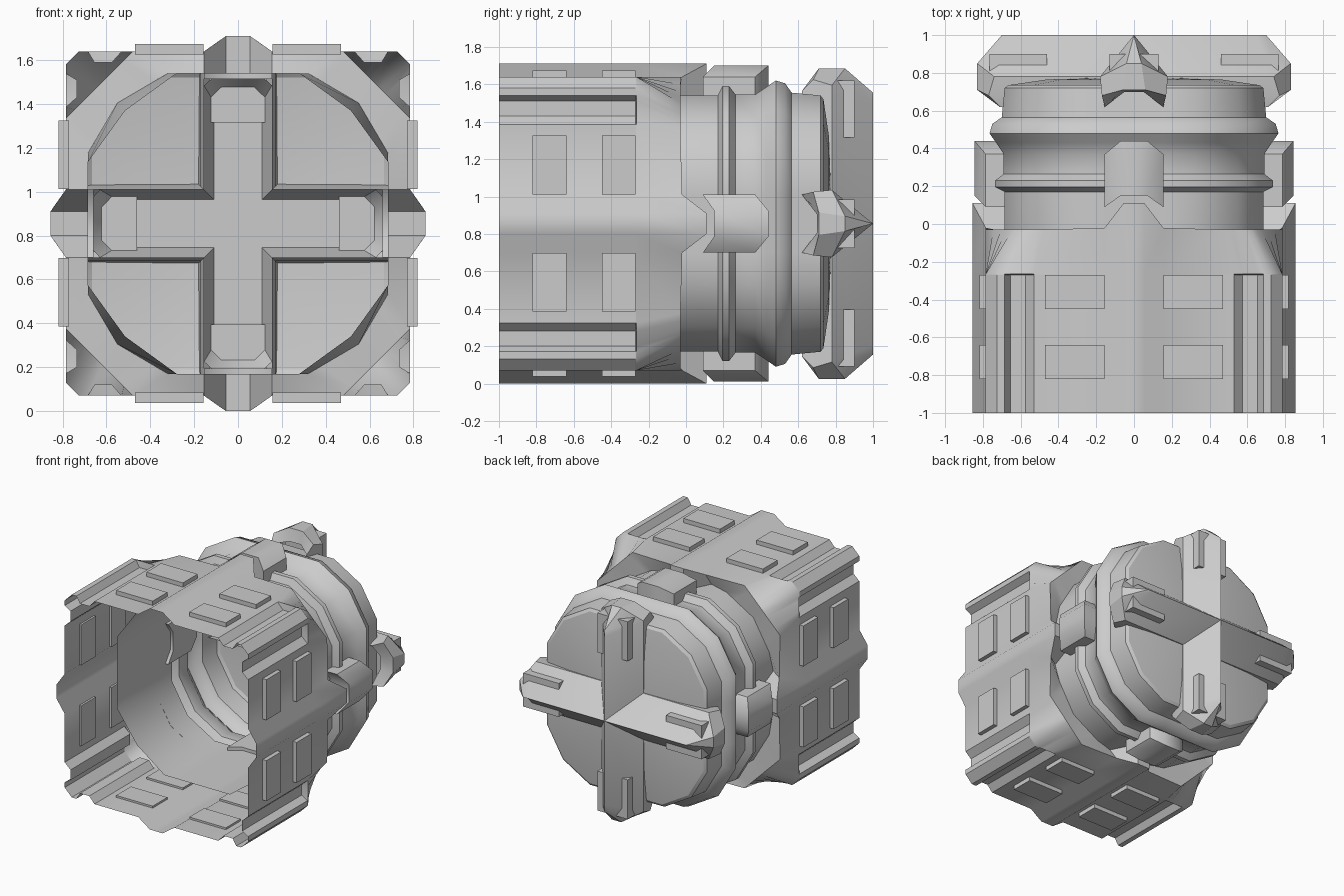
import bpy, bmesh, math

if "Cube" in bpy.data.objects:
    bpy.data.objects.remove(bpy.data.objects["Cube"])

CZ = 0.855  # height of the centre axis


def finish(name, bm, angle=40):
    bmesh.ops.remove_doubles(bm, verts=bm.verts, dist=0.0005)
    bmesh.ops.recalc_face_normals(bm, faces=bm.faces)
    me = bpy.data.meshes.new(name)
    bm.to_mesh(me)
    bm.free()
    ob = bpy.data.objects.new(name, me)
    bpy.context.collection.objects.link(ob)
    bpy.context.view_layer.objects.active = ob
    ob.select_set(True)
    bpy.ops.object.shade_smooth_by_angle(angle=math.radians(angle))
    ob.select_set(False)


def turn(p, k):
    u, v, y = p
    for _ in range(k):
        u, v = v, -u
    return (u, y, v + CZ)


def quadrant(half):
    """Mirror half a quadrant over its diagonal; skip points on the diagonal."""
    return half + [(v, u, y) for u, v, y in reversed(half) if abs(u - v) > 1e-6]


def loft(name, sections, cap=False, angle=40):
    """Skin a list of half-quadrant sections, each repeated all round."""
    bm = bmesh.new()
    rings = []
    for s in sections:
        q = quadrant(s)
        rings.append([bm.verts.new(turn(p, k)) for k in range(4) for p in q])
    n = len(rings[0])
    for a, b in zip(rings, rings[1:]):
        for i in range(n):
            j = (i + 1) % n
            bm.faces.new((a[i], a[j], b[j], b[i]))
    if cap:
        bm.faces.new(rings[-1])
    finish(name, bm, angle)


# square housing: ribbed and grooved shell, rounded in to the round sleeve
def housing(y, groove):
    d = 0.785 - groove
    return [(.055, .855, y), (.155, .785, y), (.53, .785, y), (.575, d, y),
            (.655, d, y), (.685, .785, y), (.725, .785, y)]


shoulder = [(.055, .855, .11), (.155, .785, -.02), (.48, .785, -.03), (.52, .745, -.03),
            (.56, .705, -.03), (.59, .675, -.03), (.62, .645, -.03)]
inner = [(.055, .685, .11), (.155, .685, -.09), (.32, .685, -.04), (.38, .65, -.04),
         (.44, .613, -.04), (.50, .578, -.04), (.545, .552, -.04)]
loft("housing", [housing(-1, .05), housing(-.27, .05), housing(-.265, 0), shoulder, inner])


# faceted round sleeve with two raised bands
def ring(r, y):
    k = r / .685
    return [(.155, r, y), (.32 * k, r, y), (.55 * k, .55 * k, y)]


sleeve = [[(.155, .685, -.5), (.28, .685, -.5), (.515, .515, -.5)]]
for y, r in [(-.04, .685), (.17, .685), (.195, .735), (.23, .735), (.265, .69), (.37, .69),
             (.43, .73), (.48, .765), (.53, .75), (.565, .70), (.72, .685), (.735, .665)]:
    sleeve.append(ring(r, y))
loft("banded_sleeve", sleeve)

# four slightly domed end plates between the cross arms
bm = bmesh.new()
for k in range(4):
    outer = [bm.verts.new(turn(p, k)) for p in quadrant(ring(.665, .735))]
    mid = [bm.verts.new(turn((.155 + (u - .155) * .6, .155 + (v - .155) * .6, .765), k))
           for u, v, _ in quadrant(ring(.665, 0))]
    c = bm.verts.new(turn((.155, .155, .775), k))
    for i in range(len(outer) - 1):
        bm.faces.new((outer[i], outer[i + 1], mid[i + 1], mid[i]))
        bm.faces.new((mid[i], mid[i + 1], c))
finish("end_plates", bm)

# ridged cross at the back
loft("ridged_cross", [
    [(.05, .73, .70), (.155, .71, .62), (.155, .155, .62)],
    [(.06, .83, .71), (.17, .77, .68), (.17, .17, .68)],
    [(.04, .83, .85), (.18, .74, .78), (.18, .18, .78)],
    [(0, .70, 1.0), (0, .65, 1.0), (0, 0, 1.0)]], angle=30)

# recessed cross channel seen from inside
loft("cross_channel", [
    [(.10, .68, .66), (.155, .63, .66), (.155, .155, .66)],
    [(.065, .60, .80), (.11, .555, .80), (.11, .11, .80)]], cap=True)


def hexa(bm, lo, hi, k):
    """Box given by corner points, turned to side k."""
    v = [bm.verts.new(turn((u, w, y), k)) for u in (lo[0], hi[0])
         for w in (lo[1], hi[1]) for y in (lo[2], hi[2])]
    for f in ((0, 1, 3, 2), (4, 6, 7, 5), (0, 4, 5, 1), (2, 3, 7, 6), (0, 2, 6, 4), (1, 5, 7, 3)):
        bm.faces.new([v[i] for i in f])


# raised housing panels, four per side
bm = bmesh.new()
for k in range(4):
    for a, b in ((.157, .47), (-.47, -.157)):
        for y in (-.82, -.45):
            hexa(bm, (a, .77, y), (b, .818, y + .18), k)
finish("wall_panels", bm)

# lugs on the cross arms
bm = bmesh.new()
for k in range(4):
    hexa(bm, (-.13, .46, .76), (.13, .765, .90), k)
finish("arm_lugs", bm)

# chamfered blocks around the sleeve
bm = bmesh.new()
for k in range(4):
    prof = [(-.155, .66), (-.155, .785), (-.07, .845), (.07, .845), (.155, .785), (.155, .66)]
    front, back = [], []
    for u, v in prof:
        tip = abs(u) < .1
        front.append(bm.verts.new(turn((u, v, .15 if tip else .09), k)))
        back.append(bm.verts.new(turn((u, v, .44 if tip else .37), k)))
    # centre base points carry the pointed ends down to the sleeve
    for row, y in ((front, .15), (back, .44)):
        row += [bm.verts.new(turn((s * .07, .66, y), k)) for s in (1, -1)]
        for f in ((0, 1, 2, 7), (2, 3, 6, 7), (3, 4, 5, 6)):
            bm.faces.new([row[i] for i in f])
    for i in range(8):
        j = (i + 1) % 8
        bm.faces.new((front[i], front[j], back[j], back[i]))
finish("sleeve_blocks", bm)
